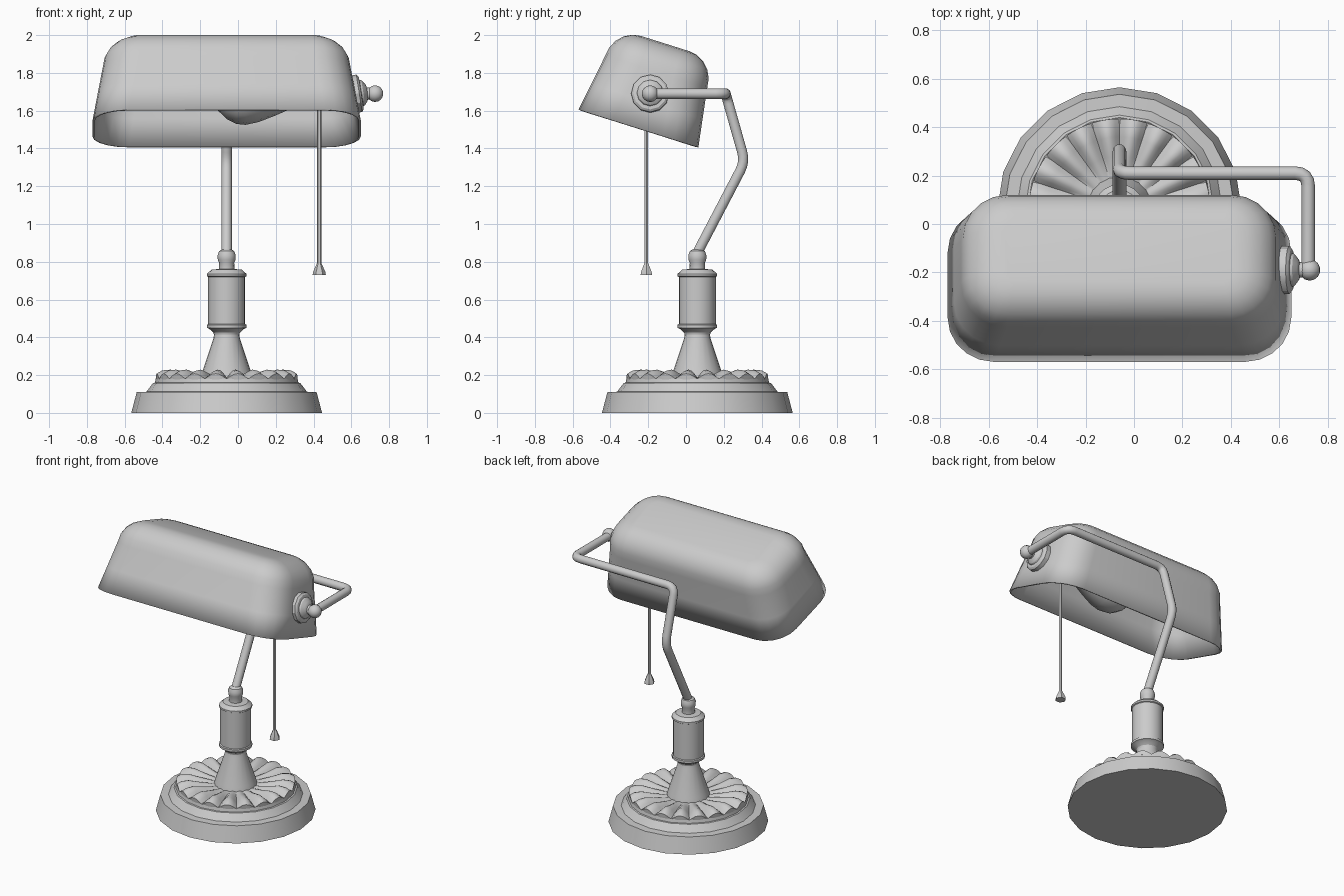
import bpy, bmesh, math
from math import sin, cos, pi, radians
from mathutils import Vector

if "Cube" in bpy.data.objects:
    bpy.data.objects.remove(bpy.data.objects["Cube"])

CX, CY = -0.06, 0.06          # axis of base
HY, HZ = -0.19, 1.69          # hinge axis of shade (y, z)


def smooth(ob, angle=30):
    bpy.ops.object.select_all(action='DESELECT')
    ob.select_set(True)
    bpy.context.view_layer.objects.active = ob
    bpy.ops.object.shade_smooth_by_angle(angle=radians(angle))


def loft(name, rings, cap0=True, cap1=True, loc=(0, 0, 0), rot=(0, 0, 0), angle=30):
    """Skin a list of closed point rings."""
    bm = bmesh.new()
    vr = [[bm.verts.new(p) for p in r] for r in rings]
    for a, b in zip(vr, vr[1:]):
        for i in range(len(a)):
            j = (i + 1) % len(a)
            bm.faces.new((a[i], a[j], b[j], b[i]))
    if cap0:
        bm.faces.new(vr[0][::-1])
    if cap1:
        bm.faces.new(vr[-1])
    me = bpy.data.meshes.new(name)
    bm.to_mesh(me)
    bm.free()
    ob = bpy.data.objects.new(name, me)
    bpy.context.collection.objects.link(ob)
    ob.location, ob.rotation_euler = loc, rot
    smooth(ob, angle)
    return ob


def lathe(name, prof, seg=20, loc=(CX, CY, 0), rot=(0, 0, 0), angle=30):
    rings = [[(r * cos(2 * pi * i / seg), r * sin(2 * pi * i / seg), z)
              for i in range(seg)] for r, z in prof]
    return loft(name, rings, loc=loc, rot=rot, angle=angle)


# stepped base
lathe("base", [(.505, 0), (.476, .11), (.425, .112), (.415, .125), (.39, .158),
               (.38, .16), (.375, .183)])

# fluted petal ring
PETALS, SUB = 20, 6
rings = []
for r, z, h in [(.372, .178, 0), (.375, .18, .028), (.345, .183, .042), (.3, .187, .042),
                (.22, .187, .022), (.13, .187, .004)]:
    ring = []
    for i in range(PETALS * SUB):
        a = 2 * pi * i / (PETALS * SUB) - pi / 2
        ring.append((r * cos(a), r * sin(a), z + h * abs(sin(pi * i / SUB))))
    rings.append(ring)
loft("petal_ring", rings, loc=(CX, CY, 0), angle=40)

# stem cone, barrel and collar
lathe("stem_cone", [(.138, .18), (.13, .215), (.07, .395), (.066, .42)])
lathe("barrel", [(.066, .41), (.07, .425), (.092, .445), (.105, .45), (.105, .466),
                 (.098, .47), (.098, .72), (.105, .724), (.105, .736), (.08, .758), (.04, .762)])
lathe("collar", [(.042, .755), (.04, .795), (.047, .81), (.048, .835), (.04, .856), (.025, .866)], 16)

# bent tube arm
path = [Vector(p) for p in [(CX, .056, .84), (CX, .312, 1.33), (CX, .21, HZ),
                            (.72, .21, HZ), (.72, HY, HZ)]]
pts = [path[0]]
for i in range(1, len(path) - 1):
    p = path[i]
    a = p + (path[i - 1] - p).normalized() * .055
    b = p + (path[i + 1] - p).normalized() * .055
    for k in range(5):
        t = k / 4
        pts.append(a * (1 - t) ** 2 + p * 2 * t * (1 - t) + b * t * t)
pts.append(path[-1])
cu = bpy.data.curves.new("arm", 'CURVE')
cu.dimensions = '3D'
cu.bevel_depth, cu.bevel_resolution, cu.use_fill_caps = .028, 3, True
sp = cu.splines.new('POLY')
sp.points.add(len(pts) - 1)
for q, p in zip(sp.points, pts):
    q.co = (*p, 1)
arm = bpy.data.objects.new("arm", cu)
bpy.context.collection.objects.link(arm)
bpy.ops.object.select_all(action='DESELECT')
arm.select_set(True)
bpy.context.view_layer.objects.active = arm
bpy.ops.object.convert(target='MESH')
smooth(bpy.context.object, 40)

# hinge ball, pin and mounting disc
bpy.ops.mesh.primitive_uv_sphere_add(segments=14, ring_count=8, radius=.044, location=(.726, HY, HZ))
bpy.context.object.name = "hinge_ball"
smooth(bpy.context.object, 40)
ALONG_X = (0, pi / 2, 0)
lathe("hinge_pin", [(.032, .6), (.032, .72)], 12, (0, HY, HZ), ALONG_X, 40)
lathe("hinge_disc", [(.1, -.05), (.1, .012), (.088, .022), (.07, .024), (.066, .034), (.045, .05), (.03, .056)],
      12, (.63, HY, HZ), (0, radians(81), 0))


# shade: rounded rectangles stacked, hollow, tilted forward
def round_rect(hx, hy, r, z, n=5):
    out = []
    for q, (sx, sy) in enumerate([(1, 1), (-1, 1), (-1, -1), (1, -1)]):
        for k in range(n + 1):
            a = (q + k / n) * pi / 2
            out.append((sx * (hx - r) + r * cos(a), sy * (hy - r) + r * sin(a), z))
    return out


sections = [round_rect(.71, .333, .19, 0), round_rect(.684, .309, .19, .15)]
for k in range(6):
    a = k / 5 * pi / 2
    c = 1 - cos(a)
    sections.append(round_rect(.655 - .18 * c, .283 - .15 * c, .19 - .145 * c, .315 + .156 * sin(a)))
shade = loft("shade", sections, cap0=False, loc=(CX, -.252, 1.506), rot=(radians(-17.5), 0, 0), angle=40)
sol = shade.modifiers.new("thickness", 'SOLIDIFY')
sol.thickness, sol.offset = .012, -1

# bulb and socket
lathe("bulb", [(.01, -.14), (.08, -.115), (.135, -.06), (.16, -.01), (.165, .04), (.15, .11),
               (.115, .2), (.08, .28), (.06, .36)], 16, (0, HY, HZ), ALONG_X, 40)
lathe("socket", [(.065, .35), (.065, .61)], 16, (0, HY, HZ), ALONG_X)

# pull chain with end weight
lathe("pull_chain", [(.011, .78), (.011, 1.66)], 6, (.43, -.21, 0), angle=20)
lathe("pull_weight", [(.035, .73), (.033, .745), (.012, .792)], 6, (.43, -.21, 0), angle=20)
